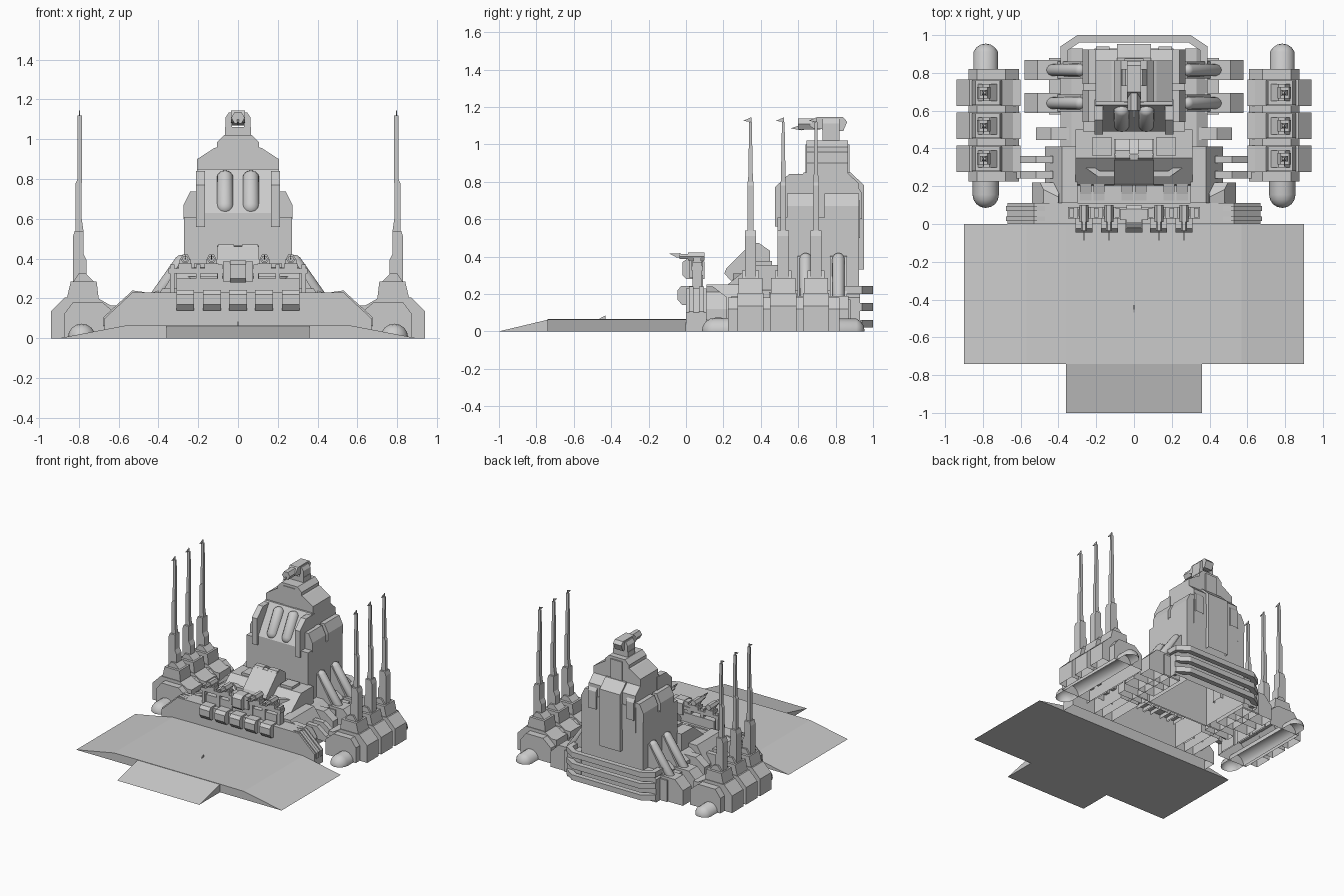
import bpy, bmesh
from mathutils import Vector

if "Cube" in bpy.data.objects:
    bpy.data.objects.remove(bpy.data.objects["Cube"])


def finish(name, bm, mirror=False, hollow=True):
    """Clean up, optionally open the shell at its bottom, optionally mirror in x."""
    bmesh.ops.recalc_face_normals(bm, faces=bm.faces)
    if hollow:
        zmin = min(v.co.z for v in bm.verts)
        low = [f for f in bm.faces if all(v.co.z < zmin + 0.002 for v in f.verts)]
        bmesh.ops.delete(bm, geom=low, context='FACES')
    me = bpy.data.meshes.new(name)
    bm.to_mesh(me)
    bm.free()
    ob = bpy.data.objects.new(name, me)
    bpy.context.collection.objects.link(ob)
    if mirror:
        ob.modifiers.new("mirror", 'MIRROR').use_mirror_merge = False
    return ob


def prism(name, axis, pts, a, b, mirror=False, hollow=True, cuts=()):
    """Extrude a profile along an axis: x uses (y,z), y uses (x,z), z uses (x,y)."""
    put = {'x': lambda p, t: (t, p[0], p[1]),
           'y': lambda p, t: (p[0], t, p[1]),
           'z': lambda p, t: (p[0], p[1], t)}[axis]
    bm = bmesh.new()
    r0 = [bm.verts.new(put(p, a)) for p in pts]
    r1 = [bm.verts.new(put(p, b)) for p in pts]
    bm.faces.new(r0)
    bm.faces.new(r1)
    for i in range(len(pts)):
        j = (i + 1) % len(pts)
        bm.faces.new((r0[i], r0[j], r1[j], r1[i]))
    bmesh.ops.recalc_face_normals(bm, faces=bm.faces)
    for co, no in cuts:
        geom = bm.verts[:] + bm.edges[:] + bm.faces[:]
        res = bmesh.ops.bisect_plane(bm, geom=geom, plane_co=co, plane_no=no, clear_outer=True)
        edges = [e for e in res['geom_cut'] if isinstance(e, bmesh.types.BMEdge)]
        bmesh.ops.contextual_create(bm, geom=edges)
    return finish(name, bm, mirror, hollow)


def box(name, x, y, z, mirror=False, hollow=True):
    pts = [(x[0], z[0]), (x[1], z[0]), (x[1], z[1]), (x[0], z[1])]
    return prism(name, 'y', pts, y[0], y[1], mirror, hollow)


def sym(half):
    """Complete a right-half profile to both sides."""
    return half + [(-x, z) for x, z in reversed(half)]


def capsule(name, p, q, r, mirror=False, half=False):
    """Round-ended cylinder between two points."""
    p, q = Vector(p), Vector(q)
    d = q - p
    bm = bmesh.new()
    bmesh.ops.create_uvsphere(bm, u_segments=16, v_segments=8, radius=r)
    for v in bm.verts:
        if v.co.z > 0.0001:
            v.co.z += d.length
    rot = d.to_track_quat('Z', 'Y')
    for v in bm.verts:
        v.co = rot @ v.co + p
    if half:
        geom = bm.verts[:] + bm.edges[:] + bm.faces[:]
        bmesh.ops.bisect_plane(bm, geom=geom, plane_co=(0, 0, 0), plane_no=(0, 0, -1), clear_outer=True)
    ob = finish(name, bm, mirror, False)
    ob.data.shade_smooth()
    return ob


def hexbar(name, x, z, r, y0, y1, mirror=False):
    pts = [(x + r * a, z + r * b) for a, b in
           ((1, 0), (.5, .87), (-.5, .87), (-1, 0), (-.5, -.87), (.5, -.87))]
    return prism(name, 'y', pts, y0, y1, mirror, False)


# Landing apron and front ramp
prism("apron", 'y', sym([(.9, 0), (.57, .063), (.36, .065)]), -.74, 0, hollow=False)
prism("ramp", 'x', [(-1, 0), (-.74, 0), (-.74, .062)], -.36, .36, hollow=False)
prism("apron_marker", 'x', [(-.47, .064), (-.43, .064), (-.43, .085)], -.003, .003)

# Front wall with ribs on its sloping ends and a row of bay boxes
prism("front_wall", 'y', sym([(.67, 0), (.67, .10), (.53, .23)]), 0, .11)
for y in (.015, .07):
    prism("wall_rib", 'y', [(.47, .22), (.47, .232), (.53, .24), (.677, .105), (.677, .06), (.53, .21)], y, y + .025, True, False)
for x in (-.265, -.13, 0, .13, .265):
    prism("bay_box", 'x', [(.05, .14), (-.02, .14), (-.045, .17), (-.045, .22), (-.025, .243), (.05, .243)],
          x - .045, x + .045, hollow=False)

# Main base and stepped side wings
prism("base_front", 'y', sym([(.39, 0), (.39, .18), (.33, .22)]), .11, .5)
prism("base_side", 'y', [(.27, 0), (.39, 0), (.39, .18), (.33, .22), (.27, .22)], .5, .93, True)
prism("wing", 'y', [(.3, 0), (.47, 0), (.47, .12), (.38, .25), (.3, .25)], .11, .41, True)
prism("wing_block", 'y', [(.38, .06), (.54, .06), (.54, .12), (.48, .21), (.40, .24)], .11, .22, True,
      cuts=[((0, .17, .22), (0, .6, .8))])
prism("wing_bar", 'y', [(.3, 0), (.52, 0), (.52, .15), (.44, .21), (.3, .21)], .445, .51, True)
for y in (.26, .34):
    prism("pod_link", 'y', [(.43, .10), (.43, .19), (.52, .19), (.60, .13), (.67, .13), (.67, .08)],
          y - .018, y + .02, True, False)

# Outriggers with slanted round struts
for y in (.64, .815):
    prism("outrigger", 'y', [(.3, 0), (.58, 0), (.58, .12), (.51, .19), (.3, .19)], y - .053, y + .053, True)
    prism("strut_bed", 'y', [(.25, .15), (.43, .15), (.28, .40), (.25, .41)], y - .045, y + .045, True)
    capsule("strut", (.285, y, .385), (.46, y, .14), .034, True)
box("outrigger_bridge", (.3, .45), (.58, .88), (0, .17), True)

# Guard rails around the back
for z in (.02, .11, .2):
    prism("rear_rail", 'z', [(.39, .84), (.39, .94), (.30, 1.0), (-.30, 1.0), (-.39, .94), (-.39, .84),
                             (-.35, .84), (-.35, .92), (-.29, .96), (.29, .96), (.35, .92), (.35, .84)],
          z, z + .042, hollow=False)

# Command deck in front of the tower
prism("deck", 'x', [(.2, .2), (.21, .24), (.35, .355), (.5, .355), (.5, .2)], -.31, .31)
box("deck_roof_side", (.12, .22), (.36, .46), (.34, .375), True)
prism("bridge_canopy", 'x', [(.24, .27), (.205, .31), (.215, .335), (.34, .46), (.37, .465), (.45, .42), (.45, .34)],
      -.105, .105)
prism("canopy_visor", 'x', [(.31, .42), (.35, .472), (.39, .472), (.45, .43), (.45, .37)], -.10, -.02, True)
prism("deck_brace", 'z', [(0, .28), (.18, .28), (.26, .33), (.26, .30), (.19, .25), (0, .25)], .27, .31, True)
for x in (0, .22):
    for dx in (-.035, .035):
        prism("deck_vent", 'x', [(.09, .19), (.09, .215), (.16, .225), (.24, .25), (.24, .19)],
              x + dx - .03, x + dx + .03, x > 0)

# Gun gallery: beam, posts, lookout and four small guns
box("gallery_beam", (-.35, .35), (.03, .09), (.325, .35), hollow=False)
box("gallery_step", (-.31, .31), (.04, .09), (.22, .30))
for x in (.09, .2, .33):
    box("gallery_post", (x - .012, x + .012), (.035, .085), (.22, .37), True)
prism("lookout", 'x', [(.0, .28), (-.02, .30), (-.02, .37), (.01, .39), (.08, .39), (.1, .37), (.1, .28)], -.04, .04)
box("lookout_frame", (-.075, .075), (.02, .08), (.285, .385))
for x in (.133, .265):
    box("gun_mount", (x - .035, x + .035), (.03, .09), (.34, .375), True)
    box("gun_yoke", (x - .028, x + .028), (.04, .08), (.37, .395), True)
    hexbar("gun_body", x, .40, .024, .01, .10, True)
    hexbar("gun_barrel", x, .40, .016, -.035, .02, True)
    prism("gun_tip", 'x', [(-.088, .415), (-.03, .418), (-.03, .395), (-.05, .395)], x - .002, x + .002, True)

# Tower: lower block, sloped middle, upper column
box("tower_lower", (-.27, .27), (.49, .925), (0, .61))
box("tower_lower_back", (-.21, .21), (.85, .93), (.5, .7))
prism("tower_middle", 'x', [(.49, .6), (.49, .63), (.63, .85), (.86, .85), (.925, .79), (.925, .6)], -.205, .205)
prism("tower_upper", 'y', sym([(.205, .84), (.205, .90), (.12, .955), (.105, .96), (.105, .985), (.07, 1.02)]), .645, .865)
box("tower_cap_rib", (-.05, .05), (.64, .875), (.85, 1.0))
prism("rear_panel", 'x', [(.92, .33), (.953, .33), (.953, .78), (.88, .85), (.86, .85)], -.09, .09)
for y0, y1 in ((.54, .71), (.74, .925)):
    prism("shoulder", 'y', [(.19, .6), (.273, .6), (.273, .67), (.24, .737), (.19, .737)], y0, y1, True)
prism("front_pillar", 'x', [(.475, .56), (.475, .77), (.55, .84), (.66, .84), (.66, .56)], .165, .21, True)
prism("rear_pillar", 'x', [(.84, .6), (.94, .6), (.94, .74), (.88, .83), (.84, .83)], .13, .2, True)

# Pair of round tanks on the tower front
capsule("front_tank", (.065, .53, .66), (.065, .60, .80), .043, True)

# Top gun
box("top_gun_base", (-.065, .065), (.73, .82), (1.01, 1.06))
prism("top_gun_cheek", 'y', [(.03, 1.05), (.062, 1.05), (.062, 1.11), (.045, 1.135), (.03, 1.135)], .73, .82, True)
prism("top_gun_body", 'x', [(.68, 1.085), (.66, 1.10), (.70, 1.145), (.84, 1.145), (.862, 1.12), (.84, 1.07)],
      -.036, .036, hollow=False)
hexbar("top_gun_barrel", 0, 1.108, .034, .60, .72)
prism("top_gun_tip", 'x', [(.56, 1.085), (.66, 1.12), (.66, 1.085), (.62, 1.075)], -.004, .004)

# Side pods with wrap-over ribs, rounded ends and masts
skin = [(.61, 0), (.875, 0), (.875, .12), (.83, .18), (.68, .18), (.61, .12)]
prism("pod_body", 'y', skin, .225, .82, True)
capsule("pod_end_tube", (.785, .155, .003), (.785, .885, .003), .07, True, half=True)
rib = [(.60, 0), (.60, .165), (.64, .165), (.71, .205), (.87, .205), (.94, .135), (.94, 0)] + \
      [(.875, 0), (.875, .12), (.83, .178), (.68, .178), (.61, .12), (.61, 0)]
for y in (.345, .52, .695):
    prism("pod_rib", 'y', rib, y - .07, y + .07, True)
    prism("mast_foot", 'y', [(.70, .20), (.86, .20), (.84, .285), (.71, .285)], y - .065, y + .065, True)
    prism("mast_step", 'y', [(.72, .28), (.83, .28), (.80, .325), (.765, .325)], y - .045, y + .045, True)
    prism("mast_base", 'y', [(.76, .27), (.83, .27), (.83, .51), (.82, .54), (.775, .54), (.775, .42), (.76, .39)],
          y - .03, y + .03, True)
    prism("mast_lower", 'y', [(.775, .53), (.815, .53), (.815, .78), (.805, .80), (.785, .80), (.785, .6)],
          y - .015, y + .015, True)
    prism("mast_upper", 'x', [(y - .013, .78), (y + .013, .78), (y + .007, 1.12), (y - .007, 1.12)], .784, .806, True)
    prism("mast_flag", 'x', [(y - .04, 1.125), (y + .005, 1.145), (y + .005, 1.12)], .793, .799, True)
